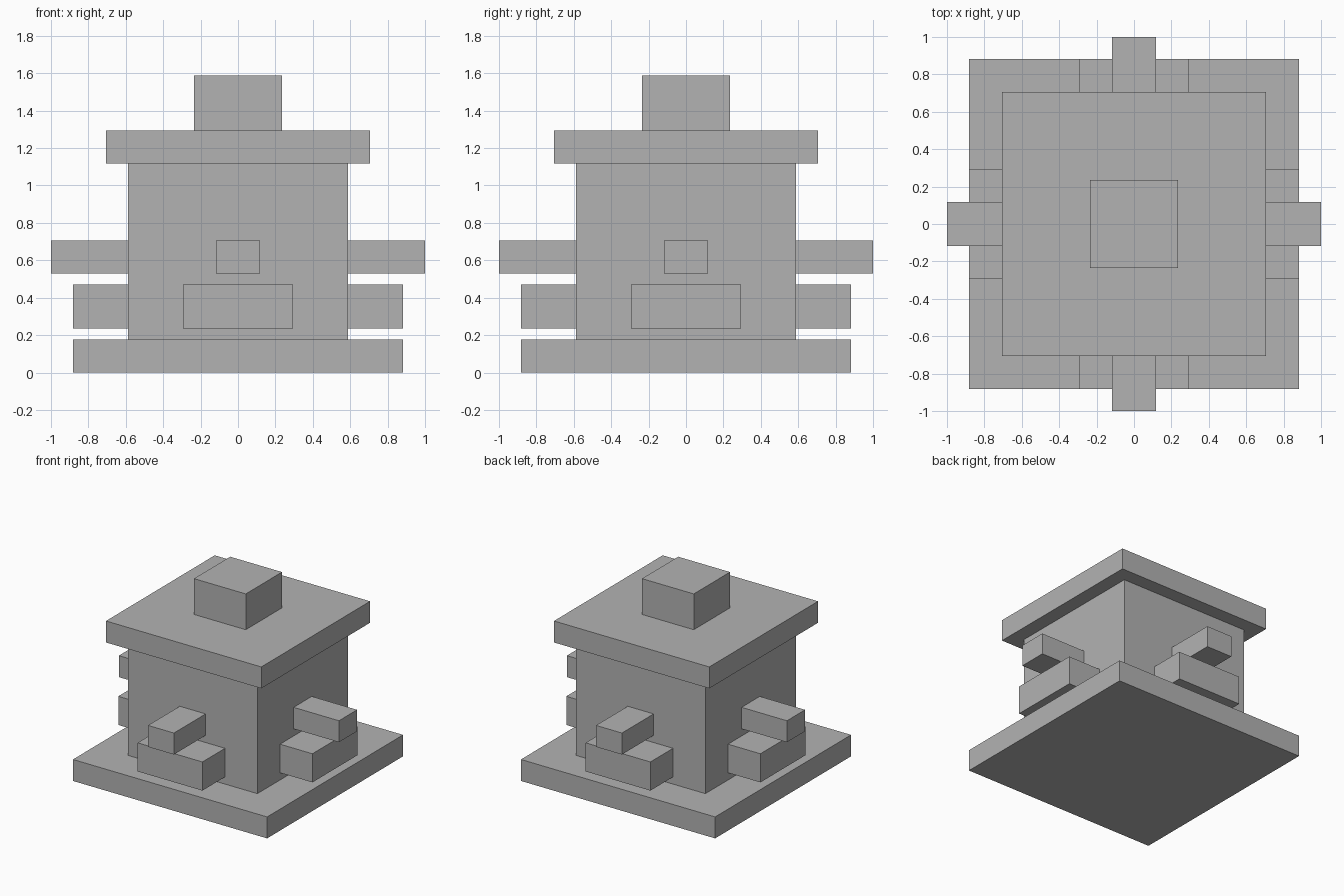
import bpy, bmesh, math
from mathutils import Matrix, Vector

if "Cube" in bpy.data.objects:
    bpy.data.objects.remove(bpy.data.objects["Cube"])

U = 1 / 17  # grid module: the whole model is 34 modules wide

stone = bpy.data.materials.new("plain_grey")
stone.diffuse_color = (0.45, 0.45, 0.45, 1)
stone.use_nodes = True
stone.node_tree.nodes["Principled BSDF"].inputs["Base Color"].default_value = stone.diffuse_color


def block(name, x, y, z, turn=0):
    """Box between (min, max) ranges in modules, turned about the z axis."""
    bm = bmesh.new()
    bmesh.ops.create_cube(bm, size=1)
    size = Vector([r[1] - r[0] for r in (x, y, z)]) * U
    centre = Vector([r[1] + r[0] for r in (x, y, z)]) * U / 2
    bmesh.ops.scale(bm, vec=size, verts=bm.verts)
    bmesh.ops.translate(bm, vec=centre, verts=bm.verts)
    bmesh.ops.rotate(bm, cent=(0, 0, 0), verts=bm.verts,
                     matrix=Matrix.Rotation(turn, 3, 'Z'))
    mesh = bpy.data.meshes.new(name)
    bm.to_mesh(mesh)
    bm.free()
    mesh.materials.append(stone)
    obj = bpy.data.objects.new(name, mesh)
    bpy.context.collection.objects.link(obj)
    return obj


# Central stack of square blocks: half width, bottom, top
for name, half, low, high in (("base_slab", 15, 0, 3),
                              ("body", 10, 3, 19),
                              ("roof_slab", 12, 19, 22),
                              ("top_block", 4, 22, 27)):
    block(name, (-half, half), (-half, half), (low, high))

# A wide ledge with a narrow spout above it on each of the four sides
for i, side in enumerate(("front", "right", "back", "left")):
    turn = i * math.pi / 2
    block(side + "_ledge", (-5, 5), (-15, -10), (4, 8), turn)
    block(side + "_spout", (-2, 2), (-17, -10), (9, 12), turn)
